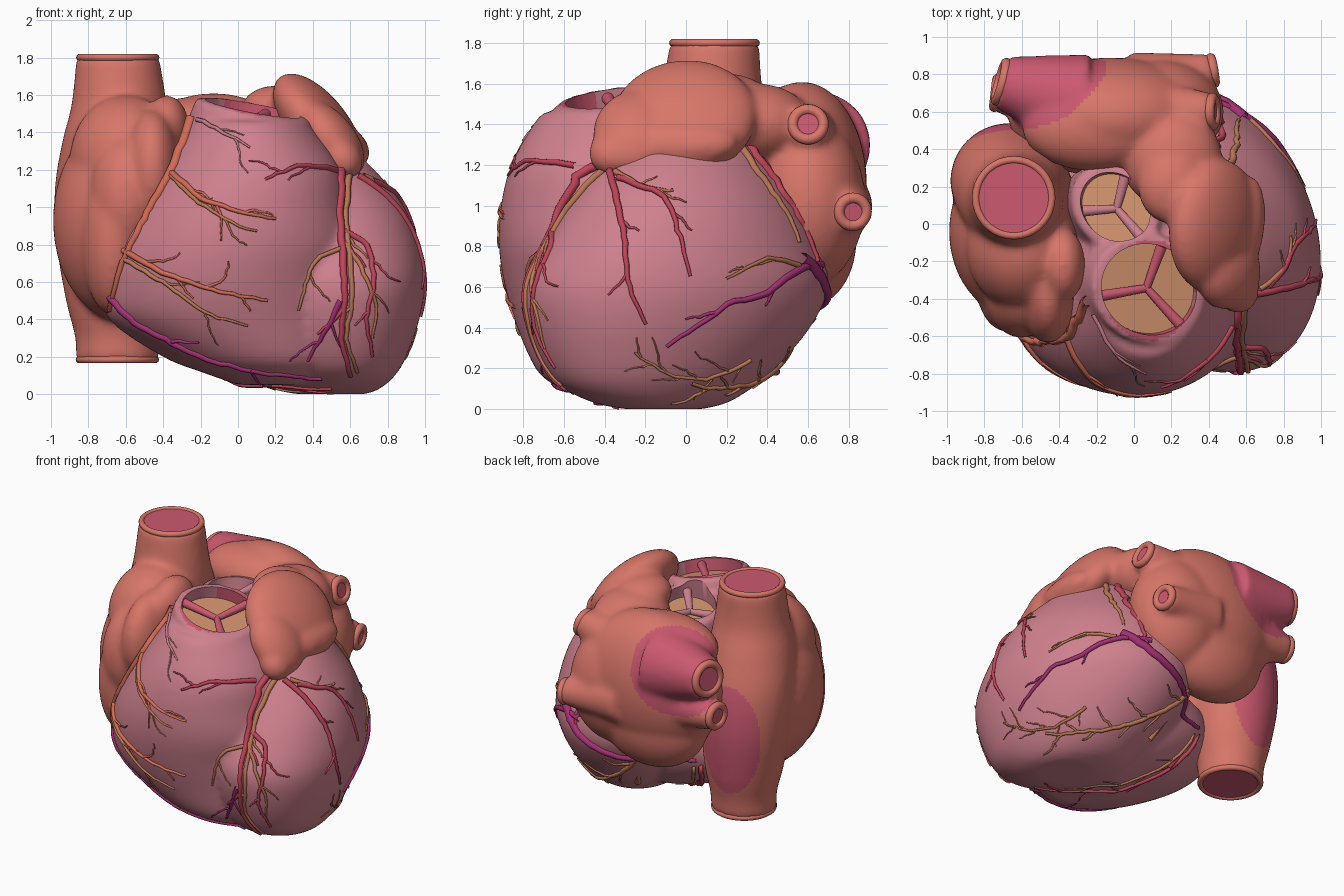
import bpy, bmesh, random
from math import radians, cos, sin, pi
from mathutils import Vector, Matrix
from mathutils.bvhtree import BVHTree

random.seed(4)
cube = bpy.data.objects.get("Cube")
if cube:
    bpy.data.objects.remove(cube)


def material(name, *rgb):
    m = bpy.data.materials.new(name)
    m.use_nodes = True
    m.diffuse_color = (*rgb, 1)
    m.node_tree.nodes["Principled BSDF"].inputs["Base Color"].default_value = (*rgb, 1)
    return m


MUSCLE = material("muscle pink", .62, .22, .27)
ATRIUM = material("atrium coral", .68, .18, .14)
DEEP = material("deep rose", .60, .10, .16)
CRIMSON = material("artery crimson", .52, .06, .10)
TAN = material("vessel tan", .50, .19, .09)
CUSP = material("cusp tan", .64, .29, .15)
PURPLE = material("vein purple", .37, .03, .17)
ORANGE = material("artery orange", .65, .15, .09)


# ---- building helpers ----
def frame(loc, axis=(0, 0, 1), scale=(1, 1, 1)):
    turn = Vector(axis).to_track_quat('Z', 'Y').to_matrix().to_4x4()
    return Matrix.Translation(loc) @ turn @ Matrix.Diagonal((*scale, 1))


def ball(bm, loc, size, axis=(0, 0, 1)):
    bmesh.ops.create_uvsphere(bm, u_segments=40, v_segments=24, radius=1, matrix=frame(loc, axis, size))


def tube(bm, a, b, r1, r2, stretch=1):
    a, b = Vector(a), Vector(b)
    bmesh.ops.create_cone(bm, cap_ends=True, segments=40, radius1=r1, radius2=r2, depth=(b - a).length,
                          matrix=frame((a + b) / 2, b - a, (1, stretch, 1)))


def loft(bm, rings, lean=0, n=64):
    """Skin ellipses given as height, x range and y range, eased between."""
    rings = [Vector(r) for r in rings]
    eased = []
    for a, b, c, d in zip(rings[:1] + rings, rings, rings[1:], rings[2:] + rings[-1:]):
        for t in (0, .25, .5, .75):
            eased.append(b + ((c - a) * t + (a * 2 - b * 5 + c * 4 - d) * t ** 2
                              + (b * 3 - a - c * 3 + d) * t ** 3) / 2)
    loops = []
    for z, x0, x1, y0, y1 in eased + rings[-1:]:
        loops.append([bm.verts.new(((x0 + x1) / 2 + (x1 - x0) / 2 * cos(2 * pi * i / n),
                                    (y0 + y1) / 2 + (y1 - y0) / 2 * sin(2 * pi * i / n - lean), z))
                      for i in range(n)])
    for lo, hi in zip(loops, loops[1:]):
        for i in range(n):
            j = (i + 1) % n
            bm.faces.new((lo[i], lo[j], hi[j], hi[i]))
    bm.faces.new(loops[0][::-1])
    bm.faces.new(loops[-1])


def finish(me, mats):
    me.materials.clear()
    for m in mats:
        me.materials.append(m)
    me.shade_smooth()
    me.set_sharp_from_angle(angle=radians(48))


def add(name, bm, *mats):
    me = bpy.data.meshes.new(name)
    bm.to_mesh(me)
    bm.free()
    ob = bpy.data.objects.new(name, me)
    bpy.context.collection.objects.link(ob)
    finish(me, mats)
    return ob


def bake(ob, *mats):
    dg = bpy.context.evaluated_depsgraph_get()
    me = bpy.data.meshes.new_from_object(ob.evaluated_get(dg))
    ob.modifiers.clear()
    ob.data = me
    finish(me, mats)


def fuse(name, bm, rounds, *mats):
    """Melt overlapping solids into one soft skin."""
    ob = add(name, bm)
    remesh = ob.modifiers.new("skin", 'REMESH')
    remesh.mode, remesh.voxel_size = 'VOXEL', .02
    soft = ob.modifiers.new("soften", 'SMOOTH')
    soft.factor, soft.iterations = .5, rounds
    bake(ob, *mats)
    return ob


def paint(ob, loc, size):
    for p in ob.data.polygons:
        if Vector([(c - l) / s for c, l, s in zip(p.center, loc, size)]).length < 1:
            p.material_index = 1


# ---- right and left ventricle with two outlet stumps ----
bm = bmesh.new()
loft(bm, [(.05, 0, .5, -.5, 0), (.12, -.2, .58, -.65, .15), (.2, -.4, .64, -.74, .26), (.4, -.69, .66, -.83, .35),
          (.6, -.72, .65, -.89, .35), (.8, -.64, .64, -.92, .2), (1, -.52, .59, -.91, .11),
          (1.2, -.4, .55, -.86, .08), (1.4, -.28, .42, -.75, .1), (1.46, -.25, .38, -.7, .12)])
loft(bm, [(0, .32, .68, -.3, .08), (.03, .18, .76, -.45, .2), (.1, .1, .84, -.6, .32), (.2, 0, .9, -.69, .44),
          (.4, -.13, .97, -.77, .61), (.6, -.2, 1, -.79, .7), (.8, -.23, .97, -.7, .66),
          (1, -.23, .89, -.58, .58), (1.2, -.13, .73, -.43, .44), (1.36, .05, .55, -.25, .3)], .22)
outlets = [("pulmonary_valve", Vector((.08, -.35, 1.53)), Vector((.18, -.1, 1)).normalized(), .24, 1.1),
           ("aortic_valve", Vector((-.1, .09, 1.49)), Vector((-.1, .1, 1)).normalized(), .17, 1.2)]
for name, top, axis, r, st in outlets:
    tube(bm, top - axis * .4, top, r + .12, r + .045, st)
ventricles = fuse("ventricles", bm, 10, MUSCLE)

# hollow each outlet, then set a three-part valve in it
for name, top, axis, r, st in outlets:
    bm = bmesh.new()
    tube(bm, top - axis * .1, top + axis * .2, r, r, st)
    cutter = add("outlet_cutter", bm)
    cutter.hide_render = True
    cut = ventricles.modifiers.new("outlet", 'BOOLEAN')
    cut.operation, cut.object, cut.solver = 'DIFFERENCE', cutter, 'EXACT'
    bake(ventricles, MUSCLE, DEEP)
    bpy.data.objects.remove(cutter)

    floor = top - axis * .09
    bm = bmesh.new()
    tube(bm, floor - axis * .015, floor, r, r, st)
    add(name + "_cusps", bm, CUSP)
    bm = bmesh.new()
    base = frame(floor + axis * .015, axis, (r, r * st, 1))
    for k in range(3):
        a = radians(10 + 120 * k if r > .2 else 85 + 120 * k)
        tube(bm, base @ Vector((0, 0, 0)), base @ Vector((cos(a), sin(a), .03)), .02, .03)
    add(name + "_ridges", bm, DEEP if r > .2 else MUSCLE)
paint(ventricles, outlets[0][1] + Vector((0, 0, -.05)), (.25, .275, .3))

# ---- right atrium with the two great veins ----
bm = bmesh.new()
loft(bm, [(.18, -.87, -.42, .02, .46), (.3, -.87, -.42, .02, .47), (.5, -.92, -.38, -.02, .51),
          (.8, -.97, -.36, -.04, .54), (1.1, -.98, -.34, -.08, .52), (1.35, -.94, -.36, -.14, .45),
          (1.55, -.89, -.38, -.12, .38), (1.8, -.865, -.42, -.08, .36)])
ball(bm, (-.62, -.04, .93), (.37, .46, .54))
ball(bm, (-.67, -.34, .84), (.17, .24, .42))
ball(bm, (-.6, -.36, 1.05), (.2, .25, .34))
ball(bm, (-.6, -.12, 1.25), (.3, .34, .35))
ball(bm, (-.46, -.36, 1.2), (.15, .28, .32))
ball(bm, (-.38, -.22, 1.42), (.12, .2, .18))
right_atrium = fuse("right_atrium", bm, 16, ATRIUM, DEEP)
paint(right_atrium, (-.71, .58, .77), (.26, .25, .43))

# ---- left atrium, its ear-shaped flap and four lung veins ----
lung_veins = [((0, .6, 1.3), (.42, .6, 1.4), .1), ((0, .75, 1), (.42, .82, .97), .09),
              ((-.3, .65, 1.3), (-.71, .76, 1.34), .14), ((-.3, .65, 1.05), (-.74, .7, 1.05), .1)]
bm = bmesh.new()
ball(bm, (-.13, .57, 1.1), (.54, .32, .51))
ball(bm, (.14, .6, 1.02), (.34, .28, .42))
ball(bm, (-.15, .6, .84), (.42, .24, .34))
ball(bm, (.2, .35, 1.4), (.27, .27, .2))
ball(bm, (.2, .2, 1.53), (.18, .2, .12))
ball(bm, (-.2, .52, 1.4), (.4, .24, .19))
flap = (.78, -.1, .6)
ball(bm, (.43, -.01, 1.43), (.36, .34, .16), flap)
ball(bm, (.5, -.26, 1.36), (.2, .24, .13), flap)
ball(bm, (.56, -.36, 1.26), (.12, .12, .1), flap)
ball(bm, (.59, -.02, 1.31), (.28, .12, .1), flap)
for a, b, r in lung_veins:
    tube(bm, a, b, r * 1.9, r)
left_atrium = fuse("left_atrium", bm, 12, ATRIUM, DEEP)
paint(left_atrium, (-.48, .82, 1.36), (.34, .34, .34))


# ---- lips and dark mouths of the open vessels ----
def mouth(name, loc, axis, r, thick):
    ring = bpy.data.curves.new(name + "_lip", 'CURVE')
    ring.dimensions, ring.bevel_depth, ring.bevel_resolution = '3D', thick, 3
    s = ring.splines.new('POLY')
    s.points.add(35)
    s.use_cyclic_u = True
    m = frame(loc, axis)
    for i, p in enumerate(s.points):
        p.co = (*(m @ Vector((r * cos(i * pi / 18), r * sin(i * pi / 18), 0))), 1)
    ring.materials.append(ATRIUM)
    bpy.context.collection.objects.link(bpy.data.objects.new(name + "_lip", ring))
    bm = bmesh.new()
    d = Vector(axis).normalized()
    tube(bm, Vector(loc) + d * .002, Vector(loc) + d * .01, r, r)
    add(name + "_mouth", bm, DEEP)


mouth("upper_great_vein", (-.643, .14, 1.8), (0, 0, 1), .203, .02)
mouth("lower_great_vein", (-.645, .24, .185), (0, 0, -1), .203, .02)
for i, (a, b, r) in enumerate(lung_veins):
    mouth("lung_vein_%d" % (i + 1), b, Vector(b) - Vector(a), r * .75, .027)

# ---- surface vessels, drawn flat and dropped onto the ventricles ----
bvh = BVHTree.FromPolygons([v.co for v in ventricles.data.vertices],
                           [p.vertices[:] for p in ventricles.data.polygons])
SIDES = {"front": lambda u, v, d: (u, -d, v), "back": lambda u, v, d: (u, d, v),
         "left": lambda u, v, d: (d, u, v), "under": lambda u, v, d: (u, v, -d)}


def drop(side, p):
    far, near = (Vector(SIDES[side](p.x, p.y, d)) for d in (3, 0))
    hit = bvh.ray_cast(far, (near - far).normalized())
    if hit[0] is None:
        hit = bvh.find_nearest(Vector(SIDES[side](p.x, p.y, .2)))
    return hit[0] + hit[1] * .004


def vessel(name, side, mat, r, twigs, *pts):
    cu = bpy.data.curves.new(name, 'CURVE')
    cu.dimensions, cu.bevel_depth, cu.bevel_resolution = '3D', 1, 1
    cu.materials.append(mat)

    def strand(line, r0, r1):
        path = []
        for a, b in zip(line, line[1:]):
            steps = max(2, int((b - a).length / .035))
            path += [a.lerp(b, i / steps) for i in range(steps)]
        path.append(line[-1])
        for _ in range(2):
            path[1:-1] = [(a + b * 2 + c) / 4 for a, b, c in zip(path, path[1:], path[2:])]
        s = cu.splines.new('POLY')
        s.points.add(len(path) - 1)
        for i, (q, p) in enumerate(zip(s.points, path)):
            wob = Vector((random.uniform(-1, 1), random.uniform(-1, 1))) * .005
            q.co = (*drop(side, p + wob), 1)
            q.radius = r0 + (r1 - r0) * i / (len(path) - 1)
        return path

    path = strand([Vector(p) for p in pts], r, r * .45)
    for k in range(twigs):
        i = int(len(path) * (k + 1) / (twigs + 1))
        step = (path[min(i + 2, len(path) - 1)] - path[i - 1]).normalized() * .05
        step.rotate(Matrix.Rotation(radians(random.uniform(25, 45)) * (-1) ** k, 2))
        line = [path[i]]
        for _ in range(random.randint(2, 4)):
            line.append(line[-1] + step)
            step.rotate(Matrix.Rotation(random.uniform(-.5, .5), 2))
        strand(line, r * .5, r * .25)
    bpy.context.collection.objects.link(bpy.data.objects.new(name, cu))


# front face
vessel("front_artery", "front", CRIMSON, .026, 2, (.55, 1.22), (.54, .95), (.56, .75), (.57, .5), (.55, .3), (.6, .1))
vessel("front_companion", "front", TAN, .02, 2, (.59, 1.18), (.57, .95), (.6, .75), (.61, .5), (.57, .3), (.64, .12))
vessel("conus_artery", "front", CRIMSON, .017, 2, (.52, 1.2), (.35, 1.23), (.14, 1.15))
vessel("margin_artery", "front", CRIMSON, .018, 2, (.57, .87), (.7, .8), (.73, .6), (.68, .4), (.72, .2))
vessel("margin_companion", "front", TAN, .015, 1, (.58, .8), (.66, .68), (.75, .45), (.72, .3))
vessel("septal_branch", "front", TAN, .015, 1, (.56, .78), (.4, .72), (.32, .45))
vessel("septal_vein", "front", PURPLE, .017, 2, (.55, .5), (.48, .35), (.37, .18))
vessel("right_artery", "front", ORANGE, .03, 0, (-.24, 1.48), (-.34, 1.22), (-.46, 1), (-.57, .8), (-.65, .6), (-.68, .45))
vessel("right_branch", "front", ORANGE, .018, 3, (-.37, 1.2), (-.2, 1.04), (0, .98), (.2, .94))
vessel("right_branch_companion", "front", TAN, .014, 2, (-.36, 1.17), (-.18, 1.0), (0, .9), (.1, .87))
vessel("lower_branch", "front", ORANGE, .018, 4, (-.62, .77), (-.4, .65), (-.1, .55), (.16, .5))
vessel("lower_branch_companion", "front", TAN, .014, 2, (-.6, .72), (-.4, .6), (-.15, .42), (.05, .37))
vessel("lower_margin_vein", "front", PURPLE, .022, 2, (-.7, .53), (-.55, .38), (-.2, .2), (.1, .12), (.45, .08))
vessel("conus_twig", "front", MUSCLE, .013, 2, (-.22, 1.47), (-.08, 1.4), (.06, 1.32))

# left face
vessel("side_artery", "left", CRIMSON, .02, 2, (-.37, 1.17), (-.3, .85), (-.28, .6), (-.2, .42))
vessel("side_branch", "left", CRIMSON, .018, 1, (-.33, 1.14), (-.1, 1.05), (-.03, .85), (.02, .65))
vessel("side_companion", "left", TAN, .016, 2, (-.35, 1.17), (-.2, 1.08), (-.06, 1.07))
vessel("side_vein", "left", PURPLE, .02, 2, (.66, .71), (.58, .71), (.4, .57), (.2, .52), (.05, .4), (-.1, .31))
vessel("side_vein_companion", "left", TAN, .014, 2, (.55, .71), (.4, .75), (.2, .64))
vessel("groove_artery", "left", CRIMSON, .024, 0, (.3, 1.3), (.44, 1.12), (.57, .92), (.65, .72), (.67, .6))
vessel("groove_companion", "left", TAN, .022, 0, (.27, 1.28), (.4, 1.1), (.53, .9), (.56, .82))
vessel("apex_twigs", "left", TAN, .012, 8, (.32, .24), (.1, .14), (-.1, .17), (-.25, .28))

# back and underside
vessel("groove_vein", "back", PURPLE, .032, 0, (.58, .74), (.4, .6), (.15, .5), (-.1, .45), (-.3, .45))
vessel("back_artery", "under", TAN, .02, 8, (-.05, .58), (.25, .5), (.45, .38), (.64, .23), (.8, .03))
vessel("under_artery", "under", CRIMSON, .018, 5, (-.35, .32), (-.2, .1), (0, -.15), (.25, -.35), (.5, -.45))
vessel("under_companion", "under", TAN, .013, 4, (-.3, .33), (-.1, .08), (.1, -.13), (.35, -.3))
